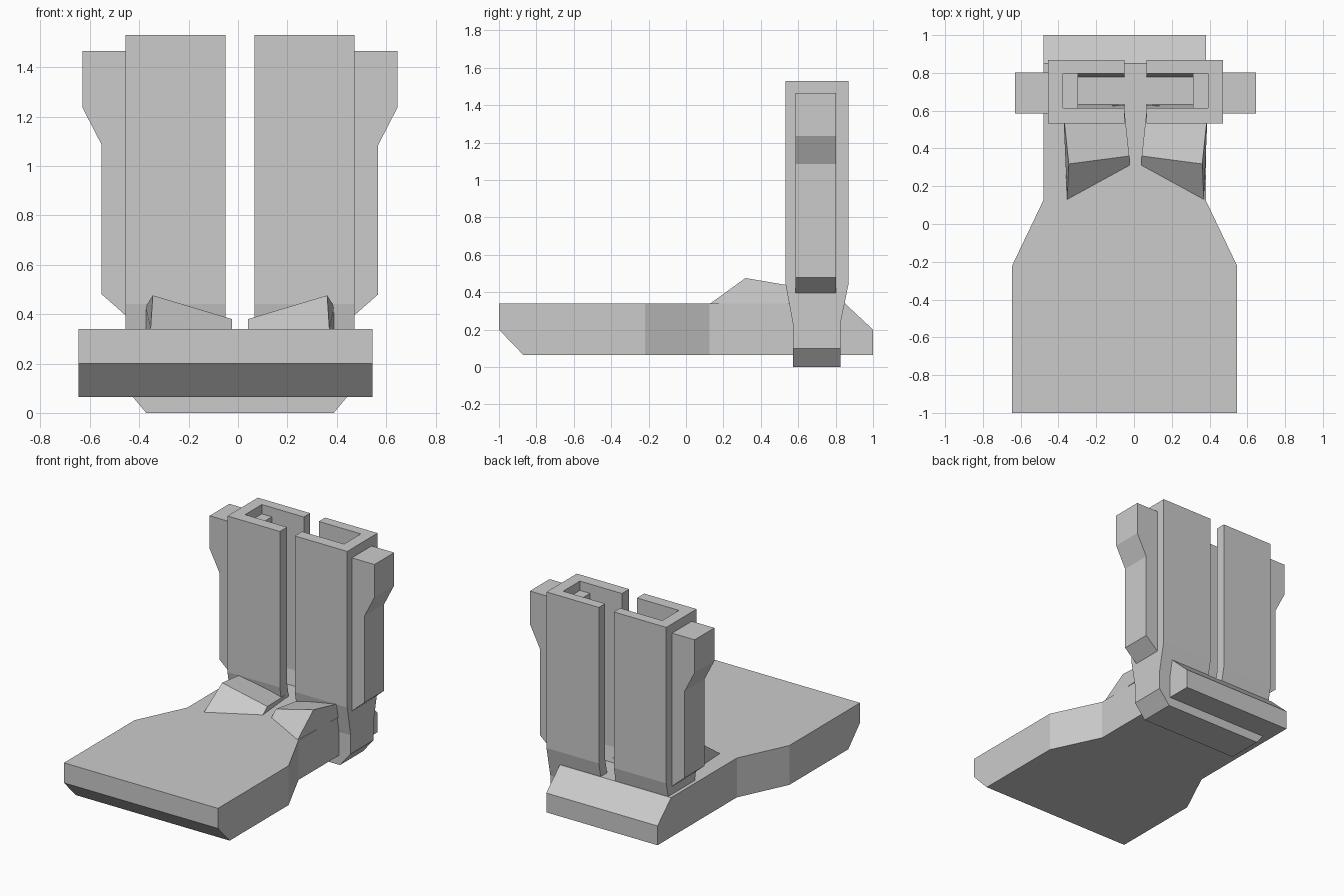
import bpy, bmesh

if "Cube" in bpy.data.objects:
    bpy.data.objects.remove(bpy.data.objects["Cube"])

grey = bpy.data.materials.new("plain grey")
grey.diffuse_color = (0.6, 0.6, 0.6, 1)
grey.use_nodes = True
grey.node_tree.nodes["Principled BSDF"].inputs["Base Color"].default_value = grey.diffuse_color

LEG_X = 0.008  # the leg's centre line


def finish(name, bm):
    bmesh.ops.recalc_face_normals(bm, faces=bm.faces)
    me = bpy.data.meshes.new(name)
    bm.to_mesh(me)
    bm.free()
    me.materials.append(grey)
    ob = bpy.data.objects.new(name, me)
    bpy.context.collection.objects.link(ob)
    return ob


def loft(name, rings):
    """Skin matching rings of points and cap both ends."""
    bm = bmesh.new()
    loops = [[bm.verts.new(p) for p in r] for r in rings]
    n = len(loops[0])
    for a, b in zip(loops, loops[1:]):
        for i in range(n):
            j = (i + 1) % n
            bm.faces.new((a[i], a[j], b[j], b[i]))
    bm.faces.new(loops[0])
    bm.faces.new(loops[-1])
    return finish(name, bm)


# Sole: stations along y as (y, bottom, top, half width)
stations = [(-1, 0.2, 0.34, 0.595), (-0.87, 0.065, 0.34, 0.595),
            (-0.22, 0.065, 0.34, 0.595), (0.125, 0.065, 0.34, 0.43),
            (0.85, 0.065, 0.34, 0.43), (1, 0.065, 0.2, 0.43)]
sole = loft("sole", [[(-0.05 - w, y, b), (-0.05 + w, y, b),
                      (-0.05 + w, y, t), (-0.05 - w, y, t)]
                     for y, b, t, w in stations])
# Merge the flat panels that the stations split
bm = bmesh.new()
bm.from_mesh(sole.data)
bmesh.ops.dissolve_limit(bm, angle_limit=0.01, verts=bm.verts, edges=bm.edges)
bm.to_mesh(sole.data)
bm.free()

# Ankle bar below the sole, with tapered ends
loft("ankle_bar", [[(LEG_X - w, 0.572, z), (LEG_X + w, 0.572, z),
                    (LEG_X + w, 0.825, z), (LEG_X - w, 0.825, z)]
                   for z, w in ((0, 0.38), (0.1, 0.463), (0.23, 0.463))])

for side, s in (("left", -1), ("right", 1)):
    def X(d):
        return LEG_X + s * d

    # Channel-shaped leg shell, open to the middle, narrowing at the ankle
    rings = []
    for z, y0, y1 in ((0.23, 0.572, 0.825), (0.44, 0.533, 0.868),
                      (1.53, 0.533, 0.868)):
        i0, i1 = y0 + 0.08, y1 - 0.07
        rings.append([(X(0.058), y0, z), (X(0.463), y0, z),
                      (X(0.463), y1, z), (X(0.058), y1, z),
                      (X(0.058), i1, z), (X(0.383), i1, z),
                      (X(0.383), i0, z), (X(0.058), i0, z)])
    loft(side + "_leg_shell", rings)

    # Side pod, running through the shell wall
    profile = [(0.305, 1.465), (0.637, 1.465), (0.637, 1.235), (0.56, 1.085),
               (0.56, 0.48), (0.463, 0.395), (0.305, 0.395)]
    loft(side + "_side_pod", [[(X(d), y, z) for d, z in profile]
                              for y in (0.585, 0.803)])

    # Sloping instep wedge between the sole and the leg
    bm = bmesh.new()
    pts = [(0.362, 0.13, 0.34), (0.033, 0.31, 0.34),
           (0.353, 0.318, 0.476), (0.033, 0.36, 0.38),
           (0.382, 0.59, 0.34), (0.062, 0.635, 0.34),
           (0.382, 0.59, 0.43), (0.062, 0.635, 0.36)]
    v = [bm.verts.new((X(d), y, z)) for d, y, z in pts]
    for f in ((0, 1, 3, 2), (2, 3, 7, 6), (6, 7, 5, 4),
              (0, 2, 6, 4), (1, 5, 7, 3), (0, 4, 5, 1)):
        bm.faces.new([v[i] for i in f])
    finish(side + "_instep_wedge", bm)
